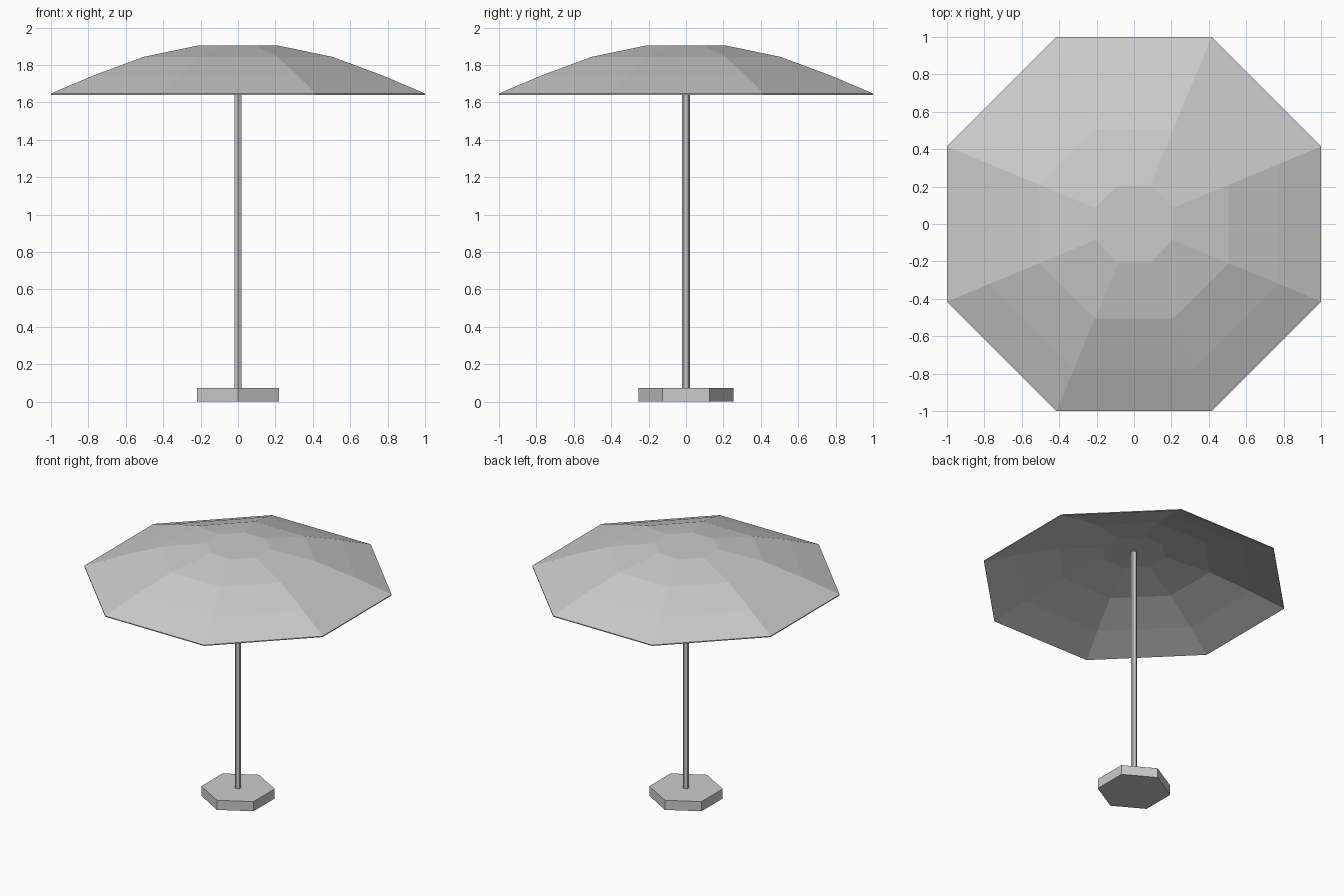
import bpy
import bmesh
from math import cos, sin, pi, tau

if "Cube" in bpy.data.objects:
    bpy.data.objects.remove(bpy.data.objects["Cube"], do_unlink=True)

grey = bpy.data.materials.new("light_grey")
grey.use_nodes = True
colour = (0.6, 0.6, 0.6, 1)
grey.diffuse_color = colour
grey.node_tree.nodes["Principled BSDF"].inputs["Base Color"].default_value = colour


def stack(name, sides, rings, turn):
    """Flat-shaded solid from (radius, height) rings, listed from the bottom up
    on the outside and, for a shell, back down on the inside."""
    bm = bmesh.new()
    loops = [[bm.verts.new((r * cos(turn + tau * i / sides),
                            r * sin(turn + tau * i / sides), z))
              for i in range(sides)] for r, z in rings]
    return bm, loops


def bridge(bm, lower, upper):
    n = len(lower)
    for i in range(n):
        j = (i + 1) % n
        bm.faces.new((lower[i], lower[j], upper[j], upper[i]))


def finish(bm, name):
    bmesh.ops.recalc_face_normals(bm, faces=bm.faces)
    mesh = bpy.data.meshes.new(name)
    bm.to_mesh(mesh)
    bm.free()
    mesh.materials.append(grey)
    obj = bpy.data.objects.new(name, mesh)
    bpy.context.collection.objects.link(obj)
    return obj


def build(name, sides, rings, turn):
    bm, loops = stack(name, sides, rings, turn)
    for lower, upper in zip(loops, loops[1:]):
        bridge(bm, lower, upper)
    bm.faces.new(loops[0])
    bm.faces.new(loops[-1])
    return finish(bm, name)


# Weighted foot and pole, both six-sided with corners front and back
build("base", 6, [(0.253, 0), (0.253, 0.073)], pi / 6)
build("pole", 6, [(0.022, 0.07), (0.022, 1.897)], pi / 6)

# Thin eight-panel canopy: outer skin up to the cap, inner skin beneath it
thickness = 0.007
profile = [(1.0, 1.647), (0.775, 1.743), (0.505, 1.843), (0.207, 1.905)]
outer = [(flat / cos(pi / 8), z) for flat, z in profile]
inner = [(r, z - thickness) for r, z in outer]
build("canopy", 8, inner[::-1] + outer, pi / 8)
